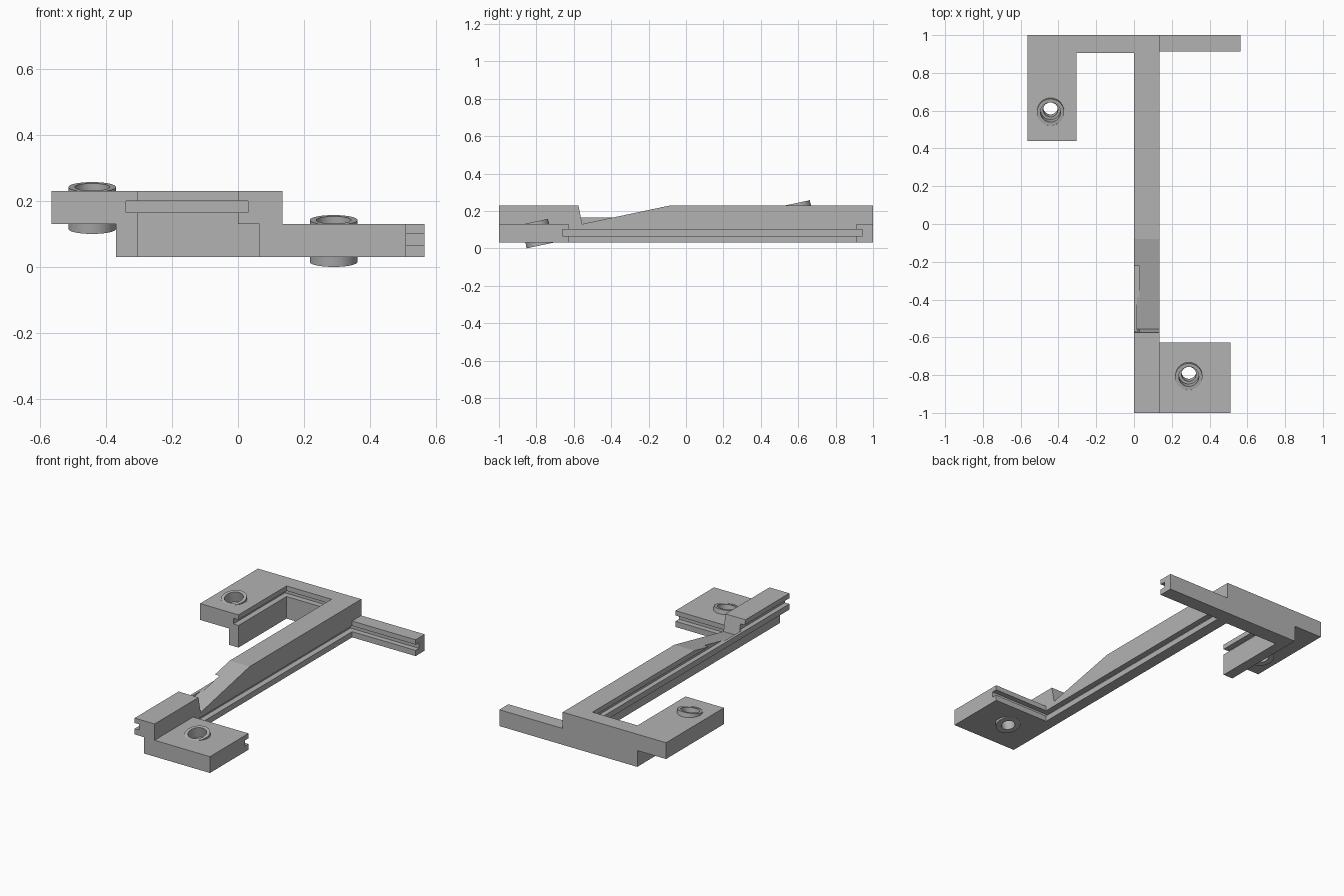
import bpy, bmesh, math
from mathutils import Matrix, Vector

cube = bpy.data.objects.get("Cube")
if cube:
    bpy.data.objects.remove(cube, do_unlink=True)

grey = bpy.data.materials.new("plain grey")
grey.use_nodes = True
colour = (0.45, 0.45, 0.45, 1)
grey.diffuse_color = colour
grey.node_tree.nodes["Principled BSDF"].inputs["Base Color"].default_value = colour


def finish(name, bm):
    bmesh.ops.recalc_face_normals(bm, faces=bm.faces)
    mesh = bpy.data.meshes.new(name)
    bm.to_mesh(mesh)
    bm.free()
    obj = bpy.data.objects.new(name, mesh)
    mesh.materials.append(grey)
    bpy.context.collection.objects.link(obj)
    return obj


def prism(name, axis, profile, start, end):
    """Extrude a profile: (x, z) points along y, or (y, z) points along x."""
    bm = bmesh.new()
    if axis == "y":
        pts, step = [(u, start, v) for u, v in profile], (0, end - start, 0)
    else:
        pts, step = [(start, u, v) for u, v in profile], (end - start, 0, 0)
    face = bm.faces.new([bm.verts.new(p) for p in pts])
    new = bmesh.ops.extrude_face_region(bm, geom=[face])["geom"]
    bmesh.ops.translate(bm, vec=step, verts=[g for g in new if isinstance(g, bmesh.types.BMVert)])
    return finish(name, bm)


def box(name, x, y, z):
    return prism(name, "x", [(y[0], z[0]), (y[1], z[0]), (y[1], z[1]), (y[0], z[1])], x[0], x[1])


def cut(obj, cutter):
    cutter.hide_render = True
    mod = obj.modifiers.new("cut", "BOOLEAN")
    mod.operation, mod.solver, mod.object = "DIFFERENCE", "EXACT", cutter
    bpy.context.view_layer.objects.active = obj
    bpy.ops.object.modifier_apply(modifier=mod.name)
    bpy.data.objects.remove(cutter, do_unlink=True)


LOW, MID, TOP = 0.03, 0.13, 0.23
HIGH_SLOT, LOW_SLOT = (0.165, 0.2), (0.065, 0.1)
TILT = Matrix.Rotation(math.radians(12), 4, "X")

# Long spine with a stepped underside, side slots and a ramped notch
spine = prism("spine", "y", [(0, TOP), (0.135, TOP), (0.135, LOW), (0.065, LOW),
                             (0.065, MID), (0, MID)], -1, 1)
cut(spine, box("slot", (-0.1, 0.03), (-1.1, 0.94), HIGH_SLOT))
cut(spine, box("slot", (0.1, 0.2), (-0.66, 0.945), LOW_SLOT))
cut(spine, prism("ramp", "x", [(-0.577, TOP + 0.01), (-0.555, MID), (-0.08, TOP),
                               (-0.08, TOP + 0.01)], 0.017, 0.2))
# A thin lip of the lower slot wall survives beside the ramp
cut(spine, prism("ramp", "x", [(-0.577, TOP + 0.01), (-0.562, 0.165), (-0.389, 0.165),
                               (-0.08, TOP), (-0.08, TOP + 0.01)], -0.1, 0.018))

# Rear cross beam
rear_beam = prism("rear_beam", "y", [(-0.565, TOP), (0, TOP), (0, MID), (0.065, MID), (0.065, LOW),
                                     (-0.37, LOW), (-0.37, MID), (-0.565, MID)], 0.905, 1)
cut(rear_beam, box("slot", (-0.34, 0.03), (0.8, 0.94), HIGH_SLOT))

# Right rear tab with a hanging inner leg and slotted inner face
rear_tab = prism("rear_tab", "y", [(-0.565, TOP), (-0.305, TOP), (-0.305, 0.2), (-0.34, 0.2),
                                   (-0.34, 0.165), (-0.305, 0.165), (-0.305, LOW),
                                   (-0.37, LOW), (-0.37, MID), (-0.565, MID)], 0.44, 0.905)

# Left rear arm and front pad, slotted on the faces that look at each other


def slotted(name, inner, depth, outer, length):
    return prism(name, "x", [(outer, LOW), (outer, MID), (inner, MID), (inner, LOW_SLOT[1]),
                             (depth, LOW_SLOT[1]), (depth, LOW_SLOT[0]),
                             (inner, LOW_SLOT[0]), (inner, LOW)], 0.135, length)


slotted("rear_arm", 0.912, 0.945, 1, 0.565)
front_pad = slotted("front_pad", -0.627, -0.66, -1, 0.51)


# Tilted bushings with a counterbore, set into the pads
def bushing(name, host, centre):
    place = Matrix.Translation(Vector(centre)) @ TILT
    bm = bmesh.new()
    bmesh.ops.create_cone(bm, cap_ends=True, segments=48, radius1=0.0715, radius2=0.0715,
                          depth=0.4, matrix=place)
    cut(host, finish("bore", bm))
    bm = bmesh.new()
    section = [(0.072, -0.065), (0.072, 0.065), (0.053, 0.065), (0.053, 0),
               (0.039, 0), (0.039, -0.065)]
    verts = [bm.verts.new((r, 0, z)) for r, z in section]
    edges = [bm.edges.new((verts[i - 1], verts[i])) for i in range(len(verts))]
    bmesh.ops.spin(bm, geom=verts + edges, cent=(0, 0, 0), axis=(0, 0, 1),
                   angle=math.tau, steps=48, use_merge=True)
    bmesh.ops.remove_doubles(bm, verts=bm.verts, dist=0.0001)
    bm.transform(place)
    obj = finish(name, bm)
    bpy.ops.object.select_all(action="DESELECT")
    obj.select_set(True)
    bpy.context.view_layer.objects.active = obj
    bpy.ops.object.shade_smooth_by_angle(angle=math.radians(30))


bushing("front_bushing", front_pad, (0.29, -0.795, 0.0785))
bushing("rear_bushing", rear_tab, (-0.442, 0.605, 0.1785))
